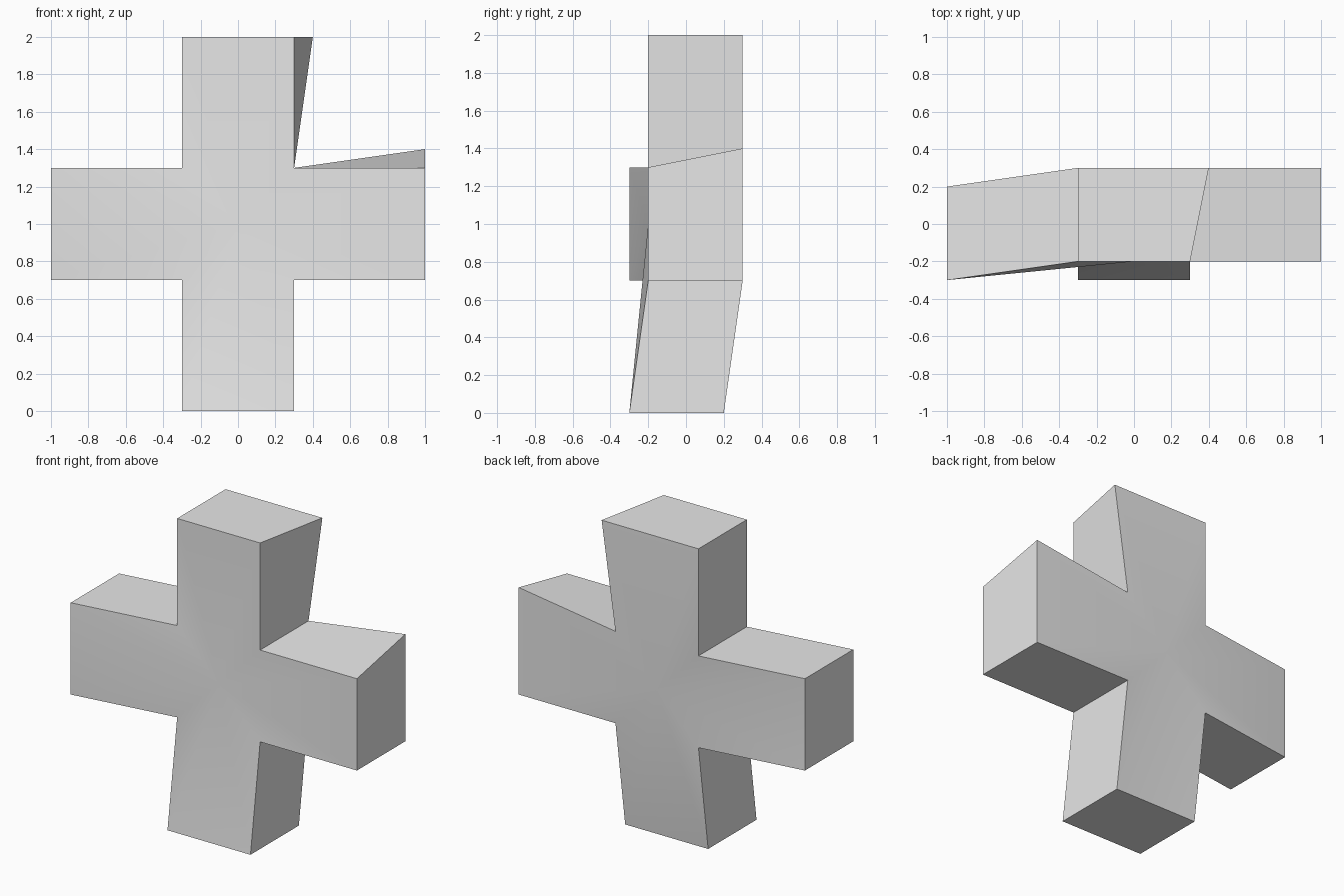
import bpy, bmesh, math

cube = bpy.data.objects.get("Cube")
if cube:
    bpy.data.objects.remove(cube, do_unlink=True)

ARM = 0.3      # half width of the arms
MID = 1.0      # height of the hub centre
LEAN = 0.1     # how far arm tips are pushed off square

grey = bpy.data.materials.new("plain grey")
grey.use_nodes = True
colour = (0.8, 0.8, 0.8, 1)
grey.diffuse_color = colour
grey.node_tree.nodes["Principled BSDF"].inputs["Base Color"].default_value = colour

# Cross outline: each arm's inner corner and two tip corners, turned four times
outline = []
for turn in range(4):
    c, s = round(math.cos(turn * math.pi / 2)), round(math.sin(turn * math.pi / 2))
    for x, z in ((ARM, -ARM), (1, -ARM), (1, ARM)):
        outline.append((x * c - z * s, x * s + z * c))


def corner(x, z, back):
    """Place an outline point on the front or back, with the leaning tips."""
    y = ARM if back else LEAN - ARM
    if x < -0.9 or z < -0.9:                # right and lower arms lean forward
        y -= LEAN
    if back and z > 0.9 and x > 0:          # upper arm flares at the back
        x += LEAN
    if back and x > 0.9 and z > 0:          # left arm rises at the back
        z += LEAN
    return x, y, z + MID


bm = bmesh.new()
rings = []
for back in (False, True):
    ring = [bm.verts.new(corner(x, z, back)) for x, z in outline]
    hub = bm.verts.new(corner(0, 0, back))
    rings.append(ring)
    # Fan of faces around the hub centre
    for i, v in enumerate(ring):
        bm.faces.new((hub, v, ring[(i + 1) % len(ring)]))

# Side walls
front, rear = rings
for i in range(len(front)):
    j = (i + 1) % len(front)
    bm.faces.new((front[i], rear[i], rear[j], front[j]))
bmesh.ops.recalc_face_normals(bm, faces=bm.faces)

mesh = bpy.data.meshes.new("cross_body")
bm.to_mesh(mesh)
bm.free()
mesh.materials.append(grey)
body = bpy.data.objects.new("cross_body", mesh)
bpy.context.collection.objects.link(body)

# Smooth across the fans, sharp at the rims
bpy.context.view_layer.objects.active = body
body.select_set(True)
bpy.ops.object.shade_smooth_by_angle(angle=math.radians(30))
